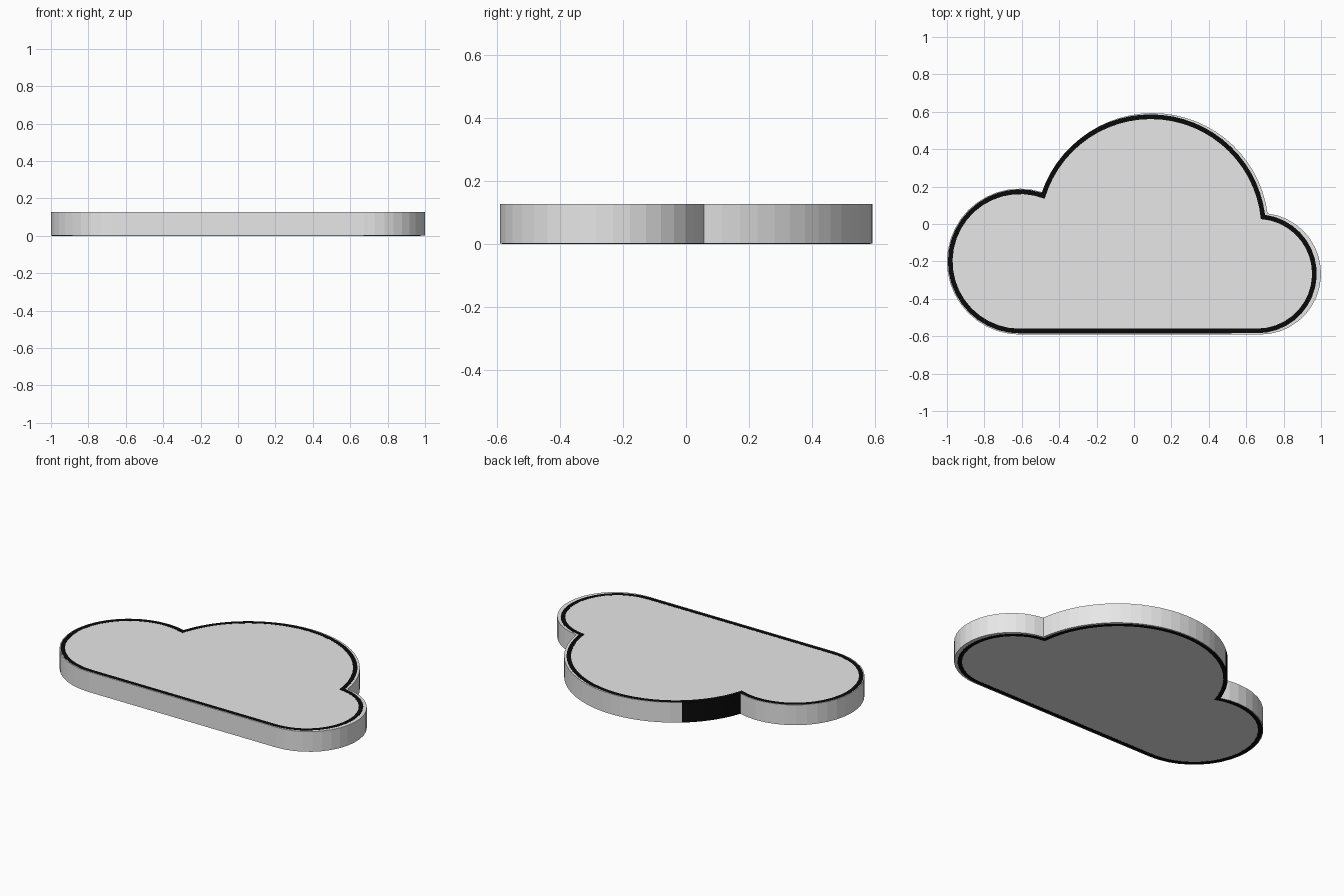
import bpy, bmesh, math

if "Cube" in bpy.data.objects:
    bpy.data.objects.remove(bpy.data.objects["Cube"])

H = 0.127
LIP = 0.0008


def material(name, rgb):
    m = bpy.data.materials.new(name)
    m.diffuse_color = (*rgb, 1)
    m.use_nodes = True
    m.node_tree.nodes["Principled BSDF"].inputs["Base Color"].default_value = m.diffuse_color
    return m


def upper_meeting(a, b):
    """Upper crossing point of two circles (x, y, r)."""
    dx, dy = b[0] - a[0], b[1] - a[1]
    d = math.hypot(dx, dy)
    t = (a[2] ** 2 - b[2] ** 2 + d * d) / (2 * d)
    h = math.sqrt(a[2] ** 2 - t * t)
    mx, my = a[0] + dx * t / d, a[1] + dy * t / d
    pts = [(mx - dy * h / d, my + dx * h / d), (mx + dy * h / d, my - dx * h / d)]
    return max(pts, key=lambda p: p[1])


def outline(circles, inset=0.0):
    """Counter-clockwise cloud outline from right, middle and left circles."""
    right, mid, left = [(x, y, r - inset) for x, y, r in circles]
    nr, nl = upper_meeting(right, mid), upper_meeting(left, mid)

    def angle(c, p):
        return math.atan2(p[1] - c[1], p[0] - c[0])

    arcs = [(right, -math.pi / 2, angle(right, nr), 18),
            (mid, angle(mid, nr), angle(mid, nl), 28),
            (left, angle(left, nl), 1.5 * math.pi, 22)]
    pts = []
    for k, (c, a0, a1, n) in enumerate(arcs):
        for i in range(n + (k == 2)):
            a = a0 + (a1 - a0) * i / n
            pts.append((c[0] + c[2] * math.cos(a), c[1] + c[2] * math.sin(a)))
    return pts


def finish(bm, name, mat):
    bmesh.ops.recalc_face_normals(bm, faces=bm.faces)
    me = bpy.data.meshes.new(name)
    bm.to_mesh(me)
    bm.free()
    me.materials.append(mat)
    ob = bpy.data.objects.new(name, me)
    bpy.context.collection.objects.link(ob)
    return ob


def loop(bm, pts, z):
    return [bm.verts.new((x, y, z)) for x, y in pts]


def bridge(bm, a, b):
    n = len(a)
    for i in range(n):
        j = (i + 1) % n
        bm.faces.new((a[i], a[j], b[j], b[i]))


grey = material("light grey", (0.8, 0.8, 0.8))
black = material("black", (0.003, 0.003, 0.003))

# Cloud slab
body = [(0.675, -0.266, 0.325), (0.1, -0.027, 0.62), (-0.61, -0.201, 0.39)]
bm = bmesh.new()
pts = outline(body)
lo, hi = loop(bm, pts, LIP), loop(bm, pts, H - LIP)
bridge(bm, lo, hi)
bm.faces.new(lo)
bm.faces.new(hi)
finish(bm, "cloud_body", grey)

# Black outline band, set slightly left of the slab edge
band = [(0.659, -0.266, 0.318), (0.09, -0.03, 0.616), (-0.61, -0.2, 0.385)]
bm = bmesh.new()
outer, inner = outline(band), outline(band, 0.025)
loops = [loop(bm, outer, 0), loop(bm, outer, H), loop(bm, inner, H), loop(bm, inner, 0)]
for k in range(4):
    bridge(bm, loops[k], loops[(k + 1) % 4])
finish(bm, "outline_band", black)
